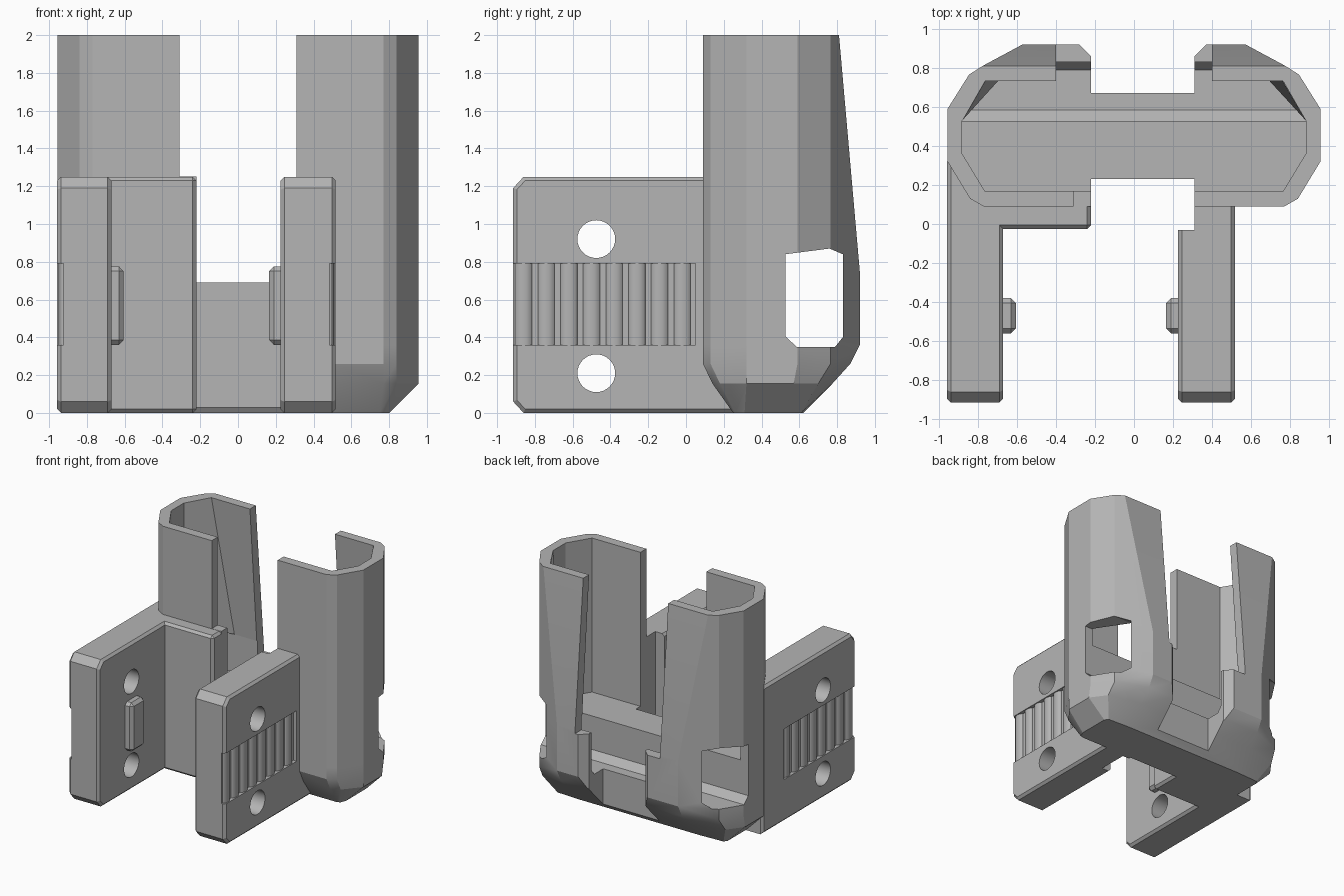
import bpy
import bmesh
import math

cube = bpy.data.objects.get("Cube")
if cube:
    bpy.data.objects.remove(cube, do_unlink=True)

grey = bpy.data.materials.new("plain grey")
grey.use_nodes = True
COLOUR = (0.46, 0.46, 0.46, 1)
grey.diffuse_color = COLOUR
grey.node_tree.nodes["Principled BSDF"].inputs["Base Color"].default_value = COLOUR


def make(name, rings, bevel=0.0, caps_only=True):
    """Skin a stack of matching rings into a closed solid."""
    bm = bmesh.new()
    loops = [[bm.verts.new(p) for p in ring] for ring in rings]
    n = len(loops[0])
    caps = [bm.faces.new(loops[0]), bm.faces.new(loops[-1])]
    for a, b in zip(loops, loops[1:]):
        for i in range(n):
            j = (i + 1) % n
            bm.faces.new((a[i], a[j], b[j], b[i]))
    bmesh.ops.recalc_face_normals(bm, faces=bm.faces)
    if bevel:
        edges = {e for f in caps for e in f.edges} if caps_only else bm.edges
        bmesh.ops.bevel(bm, geom=list(edges), offset=bevel, segments=1, affect='EDGES')
    mesh = bpy.data.meshes.new(name)
    bm.to_mesh(mesh)
    bm.free()
    mesh.materials.append(grey)
    ob = bpy.data.objects.new(name, mesh)
    bpy.context.collection.objects.link(ob)
    return ob


def side_prism(name, profile, x0, x1, **kw):
    return make(name, [[(x, y, z) for y, z in profile] for x in (x0, x1)], **kw)


def plan_prism(name, profile, z0, z1, **kw):
    return make(name, [[(x, y, z) for x, y in profile] for z in (z0, z1)], **kw)


def box(name, x0, x1, y0, y1, z0, z1, **kw):
    return plan_prism(name, [(x0, y0), (x1, y0), (x1, y1), (x0, y1)], z0, z1, **kw)


def mirrored_ring(half, z):
    return [(x, y, z) for x, y in half] + [(-x, y, z) for x, y in reversed(half)]


def combine(target, other, operation):
    mod = target.modifiers.new(operation.lower(), 'BOOLEAN')
    mod.operation = operation
    mod.solver = 'EXACT'
    mod.object = other
    bpy.context.view_layer.objects.active = target
    bpy.ops.object.modifier_apply(modifier=mod.name)
    bpy.data.objects.remove(other, do_unlink=True)


# Sleeve: long many-sided tube with a bulging back and a chamfered foot
front = [(.77, .09), (.84, .13), (.955, .32), (.955, .59)]
belly = front + [(.845, .765), (.57, .92)]
sections = [
    ([(.75, .25), (.78, .26), (.80, .31), (.80, .58), (.78, .61), (.57, .62)], 0),
    ([(.77, .14), (.84, .18), (.955, .32), (.955, .57), (.86, .70), (.57, .775)], .155),
    (front + [(.845, .765), (.57, .87)], .26),
    (belly, .36),
    (belly, .75),
    (front + [(.845, .765), (.775, .81)], 2),
]
sleeve = make("holder_sleeve", [mirrored_ring(h, z) for h, z in sections])


# Two clamp arms and the block joining one of them to the sleeve
def arm_profile(end):
    return [(-.86, 0), (end, 0), (end, 1.25), (-.86, 1.25), (-.915, 1.19), (-.915, .06)]


combine(sleeve, side_prism("right_arm", arm_profile(.34), -.957, -.67, bevel=.02), 'UNION')
combine(sleeve, side_prism("left_arm", arm_profile(.26), .225, .517, bevel=.02), 'UNION')
combine(sleeve, box("corner_block", -.80, -.22, -.025, .30, 0, 1.25,
                    bevel=.02, caps_only=False), 'UNION')

# Cavity, with the seat ledge left standing
lower = [(.765, .17), (.88, .36), (.88, .53), (.60, .83)]
upper = [(.765, .17), (.88, .36), (.88, .53), (.765, .73)]
combine(sleeve, make("cavity_cutter", [mirrored_ring(lower, .69), mirrored_ring(lower, .76),
                                       mirrored_ring(upper, 2.02)]), 'DIFFERENCE')

# Cross tunnel: lower cavity floor and the two side windows
combine(sleeve, side_prism("window_cutter", [
    (.527, .84), (.527, .405), (.585, .35), (.79, .35), (.83, .40), (.83, .84), (.76, .87)],
    -1.1, 1.1), 'DIFFERENCE')

# Front and back slots
combine(sleeve, box("front_slot_cutter", -.22, .31, -.03, .23, -.1, 2.1), 'DIFFERENCE')
combine(sleeve, box("front_upper_cutter", -.31, .31, -.03, .40, 1.252, 2.1), 'DIFFERENCE')
combine(sleeve, plan_prism("back_slot_cutter", [
    (-.22, .67), (.31, .67), (.31, .86), (.40, .95), (.40, 1.1), (-.31, 1.1), (-.31, .95),
    (-.22, .86)], -.1, 2.1), 'DIFFERENCE')
combine(sleeve, box("back_upper_cutter", -.40, .40, .58, 1.1, .72, 2.1), 'DIFFERENCE')

# Bolt holes through both arms
for z in (.21, .92):
    circle = [(-.475 + .1 * math.cos(a * math.tau / 32), z + .1 * math.sin(a * math.tau / 32))
              for a in range(32)]
    combine(sleeve, side_prism("bolt_cutter", circle, -1.1, .7), 'DIFFERENCE')

# Grip recesses on the outer arm faces
for x0, x1 in ((-1.1, -.925), (.485, .7)):
    combine(sleeve, box("grip_cutter", x0, x1, -1, .05, .36, .79), 'DIFFERENCE')


# Rounded grip ribs standing in the recesses
def grip_ribs(name, x):
    bm = bmesh.new()
    for i in range(8):
        geom = bmesh.ops.create_cone(bm, cap_ends=True, segments=16, radius1=.045,
                                     radius2=.045, depth=.43)
        bmesh.ops.scale(bm, vec=(.6, 1, 1), verts=geom["verts"])
        bmesh.ops.translate(bm, vec=(x, -.86 + .12 * i, .575), verts=geom["verts"])
    mesh = bpy.data.meshes.new(name)
    bm.to_mesh(mesh)
    bm.free()
    mesh.materials.append(grey)
    ob = bpy.data.objects.new(name, mesh)
    bpy.context.collection.objects.link(ob)
    return ob


parts = [sleeve, grip_ribs("right_grip_ribs", -.923), grip_ribs("left_grip_ribs", .483)]

# Locating tabs on the inner arm faces
for name, x0, x1 in (("right_tab", -.70, -.605), ("left_tab", .165, .26)):
    parts.append(box(name, x0, x1, -.56, -.38, .36, .775, bevel=.025, caps_only=False))

bpy.ops.object.select_all(action='DESELECT')
for ob in parts[:3]:
    ob.select_set(True)
bpy.context.view_layer.objects.active = sleeve
bpy.ops.object.shade_smooth_by_angle(angle=math.radians(24))
